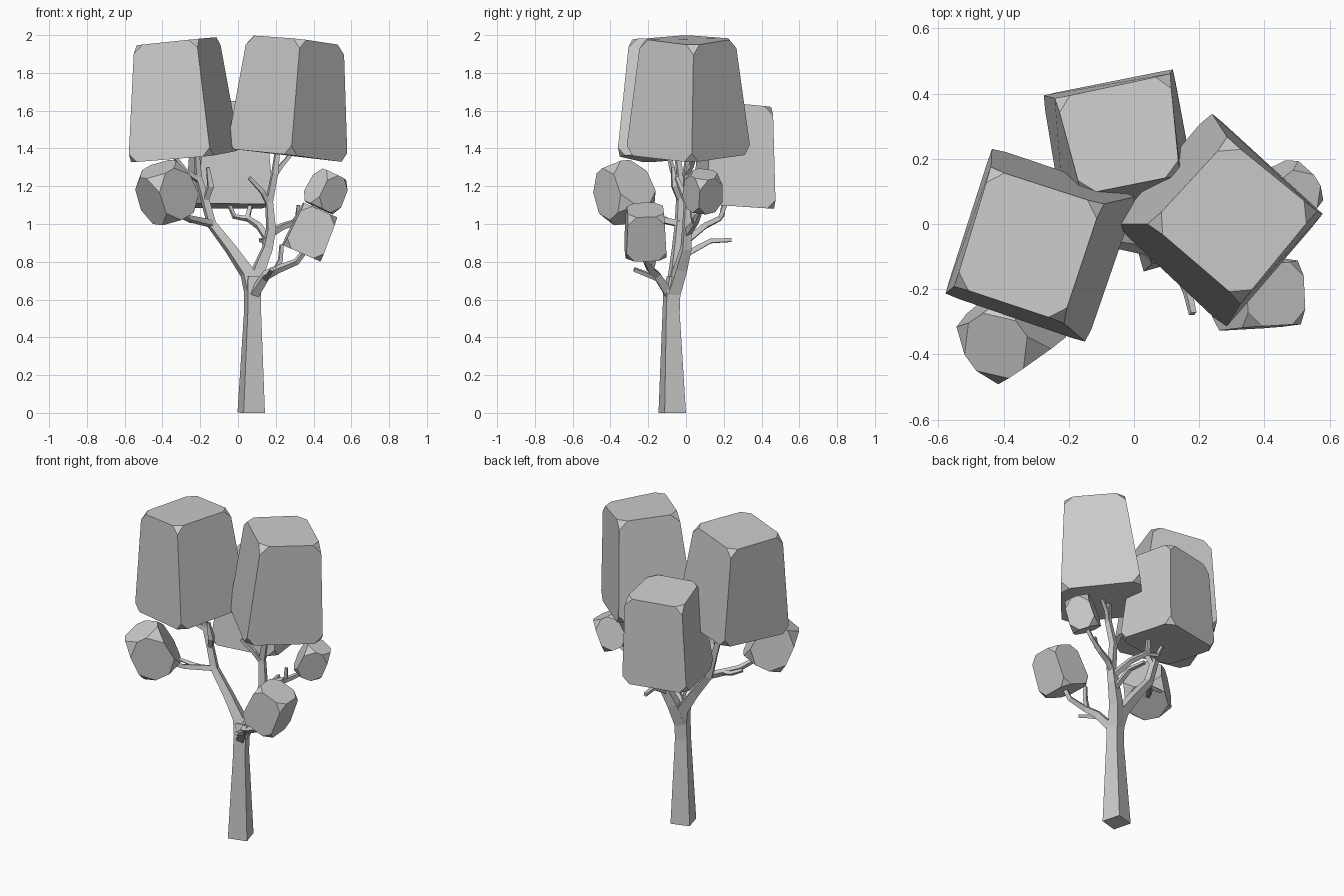
import bpy, bmesh, math
from mathutils import Vector, Matrix


def finish(bm, name):
    bmesh.ops.recalc_face_normals(bm, faces=bm.faces[:])
    me = bpy.data.meshes.new(name)
    bm.to_mesh(me)
    bm.free()
    ob = bpy.data.objects.new(name, me)
    bpy.context.collection.objects.link(ob)
    return ob


# Six-sided block with clipped corners
def block(name, bottom, top, clip):
    bm = bmesh.new()
    b = [bm.verts.new(p) for p in bottom]
    t = [bm.verts.new(p) for p in top]
    bm.faces.new(b[::-1])
    bm.faces.new(t)
    for i in range(4):
        j = (i + 1) % 4
        bm.faces.new((b[i], b[j], t[j], t[i]))
    bmesh.ops.recalc_face_normals(bm, faces=bm.faces[:])
    bmesh.ops.bevel(bm, geom=bm.verts[:], offset=clip, offset_type='OFFSET',
                    segments=1, profile=0.5, affect='VERTICES')
    return finish(bm, name)


# Small leaf clump: tilted, tapered block with large clipped corners
def clump(name, centre, axis, yaw, half, height, clip):
    q = Vector((0, 0, 1)).rotation_difference(Vector(axis))
    m = Matrix.Translation(centre) @ q.to_matrix().to_4x4() @ Matrix.Rotation(math.radians(yaw), 4, 'Z')
    sq = ((-1, -1), (1, -1), (1, 1), (-1, 1))
    rings = [[m @ Vector((x * r, y * r, z)) for x, y in sq]
             for r, z in ((half * 1.06, -height), (half * 0.94, height))]
    return block(name, rings[0], rings[1], clip)


# Four-sided tapering limb: path of (x, y, z, radius)
def limb(name, *path):
    bm = bmesh.new()
    pts = [Vector(p[:3]) for p in path]
    ref = Vector((-0.48, -0.87, 0.01))
    rings = []
    for i, p in enumerate(pts):
        t = Vector()
        if i > 0:
            t += (p - pts[i - 1]).normalized()
        if i < len(pts) - 1:
            t += (pts[i + 1] - p).normalized()
        t.normalize()
        u = (ref - t * ref.dot(t)).normalized()
        v = t.cross(u)
        ref = u
        r = path[i][3]
        rings.append([bm.verts.new(p + d * r) for d in (u, v, -u, -v)])
    for a, b in zip(rings, rings[1:]):
        for i in range(4):
            j = (i + 1) % 4
            bm.faces.new((a[i], a[j], b[j], b[i]))
    bm.faces.new(rings[0][::-1])
    bm.faces.new(rings[-1])
    return finish(bm, name)


# Three large crowns
block("left_crown",
      [(-.58, -.215, 1.325), (-.145, -.365, 1.36), (.01, .085, 1.39), (-.435, .235, 1.36)],
      [(-.55, -.19, 1.945), (-.22, -.30, 1.98), (-.10, .06, 1.99), (-.44, .17, 1.955)], .045)
block("right_crown",
      [(-.06, 0, 1.40), (.28, -.32, 1.365), (.58, .03, 1.325), (.235, .345, 1.37)],
      [(.05, 0, 2.0), (.33, -.24, 1.98), (.56, .04, 1.945), (.29, .26, 1.98)], .05)
block("back_crown",
      [(-.22, .03, 1.11), (.19, .10, 1.105), (.12, .475, 1.08), (-.28, .395, 1.085)],
      [(-.16, .09, 1.65), (.14, .15, 1.65), (.11, .46, 1.62), (-.24, .385, 1.62)], .045)

# Three small clumps
clump("left_clump", (-.38, -.33, 1.17), (-.09, -.09, .25), 35, .112, .135, .075)
clump("front_right_clump", (.385, -.215, .96), (.105, 0, .24), 3, .102, .125, .045)
clump("right_clump", (.468, .09, 1.175), (.08, .01, .17), 35, .075, .098, .05)

# Trunk and main limbs
limb("trunk", (.07, -.073, 0, .083), (.077, -.079, .53, .052), (.077, -.075, .64, .052), (.075, -.065, .72, .042))
limb("left_limb", (.077, -.075, .63, .048), (.05, -.055, .74, .044), (-.04, -.045, .87, .034),
     (-.14, -.035, 1.0, .028), (-.175, -.03, 1.13, .025), (-.21, -.03, 1.25, .021), (-.22, -.05, 1.39, .016))
limb("right_limb", (.08, -.07, .63, .046), (.11, -.03, .76, .042), (.155, 0, .87, .034),
     (.175, .005, .97, .03), (.165, .01, 1.12, .024), (.195, 0, 1.27, .021), (.21, .02, 1.40, .016))

# Branches
limb("front_branch", (.085, -.09, .63, .032), (.15, -.155, .73, .027), (.21, -.19, .76, .022),
     (.31, -.21, .80, .018), (.37, -.21, .88, .015))
limb("left_branch", (-.13, -.03, 1.0, .023), (-.20, -.10, 1.015, .021), (-.26, -.17, 1.03, .018),
     (-.33, -.27, 1.08, .014))
limb("side_branch", (.17, .005, .95, .024), (.23, .03, .985, .021), (.30, .05, 1.01, .018),
     (.38, .07, 1.06, .015), (.43, .08, 1.11, .014))
limb("back_branch", (.165, 0, .91, .024), (.11, .10, .99, .02), (.05, .18, 1.03, .018), (.07, .215, 1.12, .014))

# Twigs
twigs = [
    ((.14, -.145, .71, .018), (.165, -.21, .735, .015), (.18, -.275, .76, .013)),
    ((.20, -.185, .76, .017), (.225, -.17, .81, .015), (.23, -.165, .89, .012)),
    ((-.19, -.09, 1.015, .016), (-.25, -.10, 1.02, .015), (-.31, -.13, 1.045, .012)),
    ((-.175, -.03, 1.12, .018), (-.145, -.06, 1.20, .022), (-.16, -.07, 1.30, .011)),
    ((-.205, -.03, 1.23, .018), (-.28, -.07, 1.28, .016), (-.34, -.09, 1.36, .012)),
    ((.165, .01, 1.10, .018), (.13, -.02, 1.17, .016), (.06, -.05, 1.245, .013)),
    ((.195, 0, 1.26, .017), (.23, .03, 1.31, .015), (.29, .05, 1.38, .012)),
    ((.29, .045, 1.005, .015), (.315, .035, 1.04, .014), (.32, .03, 1.10, .011)),
    ((.06, .17, 1.025, .015), (-.02, .19, 1.04, .014), (-.05, .20, 1.11, .012)),
    ((.145, 0, .84, .02), (.14, .13, .91, .016), (.12, .24, .915, .013)),
]
for n, t in enumerate(twigs, 1):
    limb(f"twig_{n}", *t)
